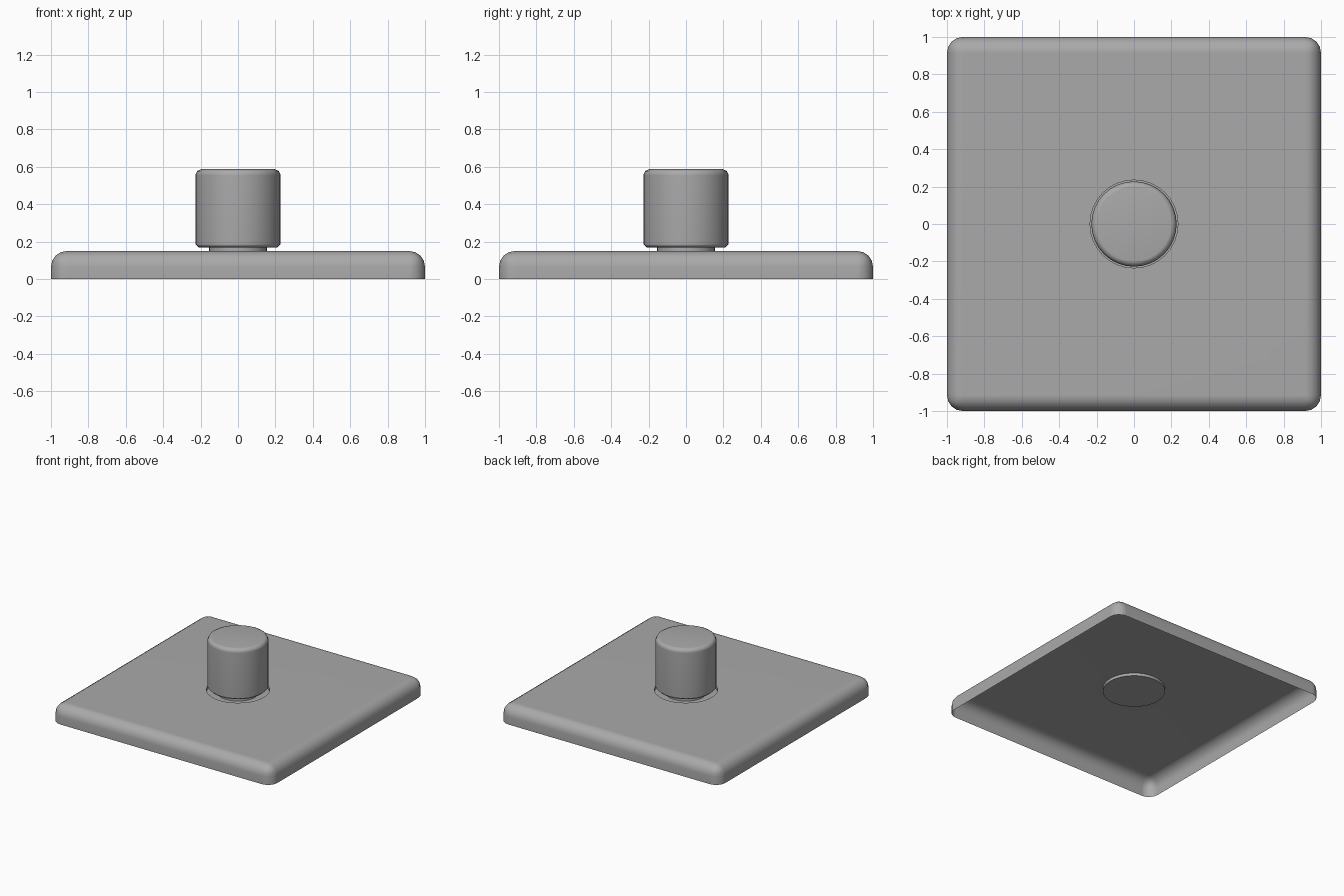
import bpy, bmesh
from math import sin, cos, pi, radians

if "Cube" in bpy.data.objects:
    bpy.data.objects.remove(bpy.data.objects["Cube"], do_unlink=True)

SIDES = 32
TOP = 0.15          # height of the plate
RECESS = 0.127      # floor of the shallow recess
RECESS_R = 0.235
STEM_R = 0.155

grey = bpy.data.materials.new("mid grey")
grey.use_nodes = True
colour = (0.4, 0.4, 0.4, 1)
grey.diffuse_color = colour
grey.node_tree.nodes["Principled BSDF"].inputs["Base Color"].default_value = colour


def ring(bm, r, z):
    """Circle of vertices, or a single pole vertex when the radius is zero."""
    if r == 0:
        return [bm.verts.new((0, 0, z))]
    return [bm.verts.new((r * cos(2 * pi * i / SIDES), r * sin(2 * pi * i / SIDES), z))
            for i in range(SIDES)]


def join_rings(bm, a, b):
    for i in range(SIDES):
        j = (i + 1) % SIDES
        corners = [a[i % len(a)], a[j % len(a)], b[j % len(b)], b[i % len(b)]]
        bm.faces.new(list(dict.fromkeys(corners)))


def lathe(bm, profile):
    rings = [ring(bm, r, z) for r, z in profile]
    for a, b in zip(rings, rings[1:]):
        join_rings(bm, a, b)
    return rings


def finish(bm, name):
    mesh = bpy.data.meshes.new(name)
    bm.to_mesh(mesh)
    bm.free()
    mesh.materials.append(grey)
    obj = bpy.data.objects.new(name, mesh)
    bpy.context.collection.objects.link(obj)
    bpy.ops.object.select_all(action="DESELECT")
    obj.select_set(True)
    bpy.context.view_layer.objects.active = obj
    bpy.ops.object.shade_smooth_by_angle(angle=radians(50))
    obj.modifiers.new("flat face normals", "WEIGHTED_NORMAL").keep_sharp = True
    return obj


# Plate: rounded box, open underneath
bm = bmesh.new()
bmesh.ops.create_cube(bm, size=2)
for v in bm.verts:
    v.co.z = TOP if v.co.z > 0 else 0
round_edges = [e for e in bm.edges if max(v.co.z for v in e.verts) > 0]
bmesh.ops.bevel(bm, geom=round_edges, offset=0.085, segments=4, profile=0.5,
                affect="EDGES", clamp_overlap=True)
bm.normal_update()
bottom = [f for f in bm.faces if f.normal.z < -0.9]
top = max(bm.faces, key=lambda f: f.calc_area() if f.normal.z > 0.9 else 0)
rim = list(top.edges)
bmesh.ops.delete(bm, geom=bottom + [top], context="FACES_ONLY")

# Shallow round recess set into the top of the plate
rings = lathe(bm, [(RECESS_R, TOP), (RECESS_R, RECESS), (STEM_R, RECESS)])
lip = rings[0]
lip_edges = [bm.edges.get((lip[i - 1], lip[i])) for i in range(SIDES)]
bmesh.ops.triangle_fill(bm, use_beauty=True, edges=rim + lip_edges, normal=(0, 0, 1))
bmesh.ops.recalc_face_normals(bm, faces=bm.faces[:])
bm.normal_update()
if sum(f.normal.z * f.calc_area() for f in bm.faces) < 0:
    bmesh.ops.reverse_faces(bm, faces=bm.faces[:])
finish(bm, "base_plate")

# Knob with softened rims, on a short stem
KNOB_R, LOW, HIGH = 0.228, 0.168, 0.587
parts = {
    "knob": [(0, LOW), (KNOB_R - 0.018, LOW), (KNOB_R, LOW + 0.018),
             (KNOB_R, HIGH - 0.032), (KNOB_R - 0.009, HIGH - 0.01),
             (KNOB_R - 0.03, HIGH), (0, HIGH)],
    "stem": [(0, RECESS), (STEM_R, RECESS), (STEM_R, LOW + 0.01), (0, LOW + 0.01)],
}
for name, profile in parts.items():
    bm = bmesh.new()
    lathe(bm, profile)
    bmesh.ops.recalc_face_normals(bm, faces=bm.faces[:])
    finish(bm, name)
